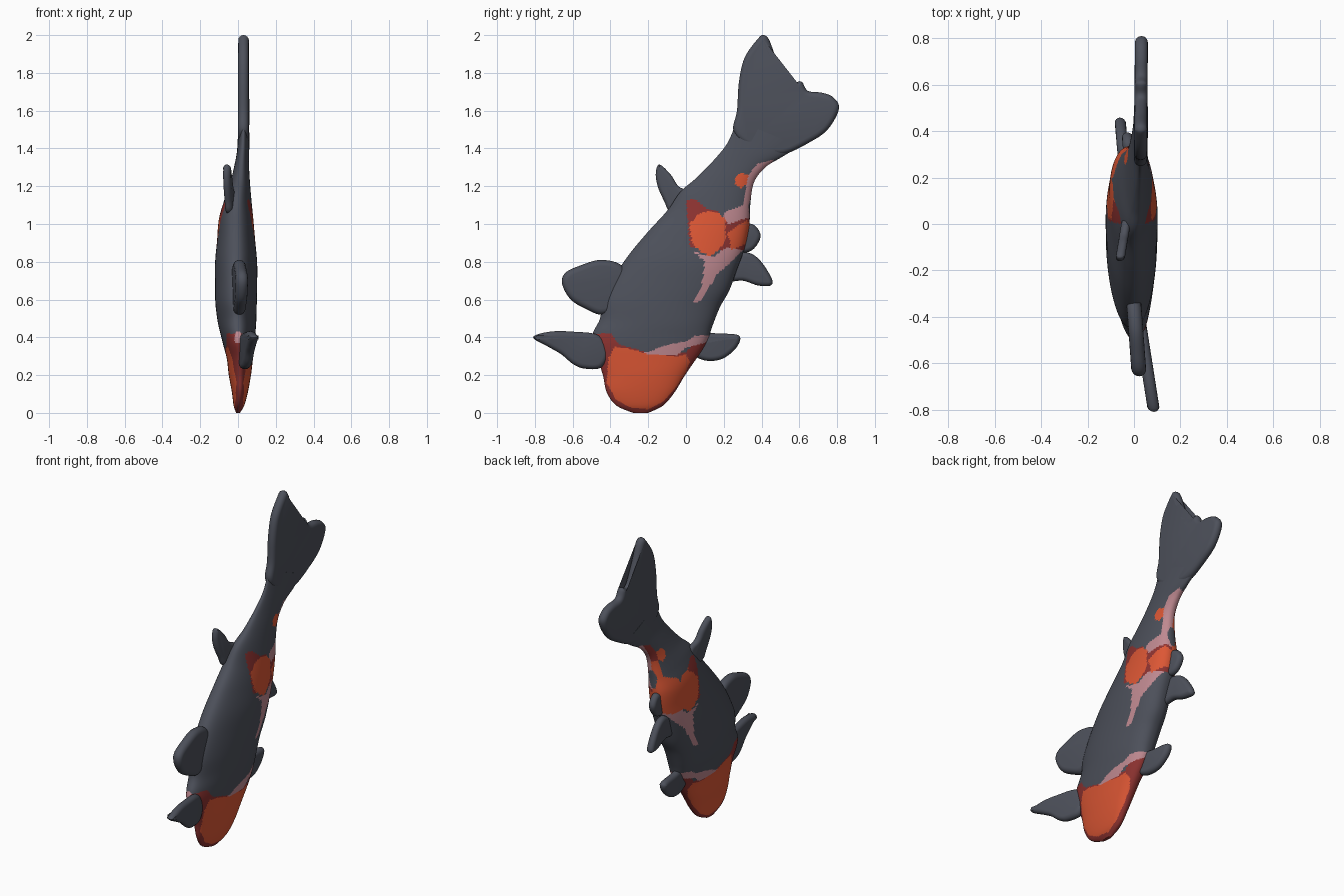
import bpy, bmesh, math
from mathutils import Vector

if "Cube" in bpy.data.objects:
    bpy.data.objects.remove(bpy.data.objects["Cube"])


def material(name, rgb):
    m = bpy.data.materials.new(name)
    m.diffuse_color = (*rgb, 1)
    m.use_nodes = True
    m.node_tree.nodes["Principled BSDF"].inputs["Base Color"].default_value = m.diffuse_color
    return m


SLATE = material("slate", (0.075, 0.082, 0.105))
ORANGE = material("orange", (0.72, 0.095, 0.035))
RED = material("dark red", (0.27, 0.033, 0.03))
PINK = material("pale pink", (0.52, 0.25, 0.28))


def smooth_path(pts, steps, closed):
    """Catmull-Rom curve through tuples of any size."""
    n, out = len(pts), []
    for i in range(n if closed else n - 1):
        q = [pts[(i + k) % n] if closed else pts[min(max(i + k, 0), n - 1)]
             for k in (-1, 0, 1, 2)]
        for s in range(steps):
            t = s / steps
            out.append([0.5 * (2 * b + (c - a) * t + (2 * a - 5 * b + 4 * c - d) * t * t
                               + (3 * b - a - 3 * c + d) * t ** 3)
                        for a, b, c, d in zip(*q)])
    if not closed:
        out.append(list(pts[-1]))
    return out


def loft(name, rings, mats, paint=None):
    """Bridge equal rings into a closed, smooth-shaded object."""
    bm = bmesh.new()
    vr = [[bm.verts.new(p) for p in r] for r in rings]
    n = len(rings[0])
    for a, b in zip(vr, vr[1:]):
        for i in range(n):
            j = (i + 1) % n
            bm.faces.new((a[i], a[j], b[j], b[i]))
    bm.faces.new(vr[0][::-1])
    bm.faces.new(vr[-1])
    bmesh.ops.recalc_face_normals(bm, faces=bm.faces)
    if paint:
        for f in bm.faces:
            f.material_index = paint(f.calc_center_median())
    me = bpy.data.meshes.new(name)
    bm.to_mesh(me)
    bm.free()
    for m in mats:
        me.materials.append(m)
    ob = bpy.data.objects.new(name, me)
    bpy.context.collection.objects.link(ob)
    bpy.ops.object.select_all(action='DESELECT')
    ob.select_set(True)
    bpy.context.view_layer.objects.active = ob
    bpy.ops.object.shade_smooth_by_angle(angle=math.radians(50))
    return ob


def fin(name, outline, half, root, tip):
    """Soft-edged plate; root and tip are (y, x) pairs that set its lean."""
    pts = [Vector(p) for p in smooth_path(outline, 6, True)]
    n = len(pts)
    area = sum(pts[i - 1].cross(pts[i]) for i in range(n))
    sign = 1 if area > 0 else -1
    inward = []
    for i in range(n):
        t = (pts[(i + 1) % n] - pts[i - 1]).normalized()
        inward.append(Vector((-t.y, t.x)) * sign)
    slope = (tip[1] - root[1]) / (tip[0] - root[0])
    rings = []
    for k in range(9):
        a = math.pi * (k / 8 - 0.5)
        ring = []
        for p, d in zip(pts, inward):
            q = p + d * half * (1 - math.cos(a))
            x = root[1] + slope * (q.x - root[0]) + half * math.sin(a)
            ring.append((x, q.x, q.y))
        rings.append(ring)
    loft(name, rings, [SLATE])


# Painted patches, as (y, z) outlines seen from the side
head_orange = [(-.41, .29), (-.38, .35), (-.3, .34), (-.2, .31), (-.05, .3), (.0, .31), (.02, .27),
               (0, .22), (-.05, .14), (-.12, .06), (-.2, .02), (-.3, .03), (-.37, .07), (-.42, .16)]
head_red = [(-.6, .42), (-.4, .42), (-.35, .36), (-.2, .32), (0, .32), (.08, .41), (.2, .3),
            (.2, -.1), (-.6, -.1)]
head_pink = [(-.24, .31), (-.1, .36), (0, .38), (.05, .41), (.14, .41), (.1, .37), (0, .345), (-.05, .305)]
cheek_pink = [(-.6, .43), (-.49, .43), (-.49, .37), (-.6, .37)]
back_orange = [(.03, .9), (.02, 1), (.06, 1.05), (.12, 1.07), (.17, 1.06), (.21, 1.02), (.21, .92),
               (.18, .87), (.13, .83), (.08, .85)]
edge_orange = [(.21, .95), (.32, 1.02), (.36, .97), (.33, .9), (.28, .88), (.24, .86), (.23, .92)]
dot_orange = [(.26, 1.25), (.29, 1.27), (.33, 1.26), (.32, 1.21), (.29, 1.19), (.26, 1.21)]
back_red = [(0, 1.13), (.05, 1.13), (.11, 1.08), (.17, 1.07), (.22, 1), (.32, 1.03), (.38, 1.0),
            (.34, .87), (.24, .85), (.18, .86), (.02, .88)]
upper_pink = [(.46, 1.34), (.38, 1.32), (.33, 1.26), (.3, 1.1), (.2, 1.06), (.2, .99), (.34, 1.0),
              (.33, 1.1), (.37, 1.22), (.46, 1.3)]
lower_pink = [(.03, .86), (.1, .83), (.15, .83), (.22, .88), (.3, .86), (.24, .8), (.17, .74),
              (.12, .66), (.08, .59), (.03, .58), (.08, .66), (.1, .8)]


def inside(p, poly):
    hit = False
    for (y1, z1), (y2, z2) in zip(poly, poly[1:] + poly[:1]):
        if (z1 > p.z) != (z2 > p.z) and p.y < y1 + (p.z - z1) * (y2 - y1) / (z2 - z1):
            hit = not hit
    return hit


def paint(p):
    def any_in(*polys):
        return any(inside(p, q) for q in polys)
    left = p.x < 0
    if any_in(head_orange, back_orange, edge_orange, dot_orange):
        return 1
    if left and p.y > 0.1 and any_in(back_red, upper_pink):
        return 1 if p.z < 1.2 else 2
    if any_in(head_pink, cheek_pink, lower_pink):
        return 3
    if any_in(back_red, head_red):
        return 2
    return 3 if inside(p, upper_pink) else 0


# Body: cross-sections from snout to tail root
# (belly y, belly z, back y, back z, half thickness, centre x)
sections = [(-.28, 0, -.2, 0, .01, 0), (-.37, .04, -.12, .04, .028, .005),
            (-.42, .11, -.06, .11, .042, .01), (-.44, .2, -.005, .2, .058, .01),
            (-.47, .29, .05, .28, .068, .01), (-.5, .37, .09, .34, .08, .005),
            (-.49, .43, .12, .4, .09, 0), (-.455, .5, .14, .46, .1, -.005),
            (-.44, .6, .18, .56, .108, -.01), (-.38, .72, .23, .65, .11, -.01),
            (-.3, .84, .27, .76, .11, -.01), (-.2, .96, .31, .87, .1, -.01),
            (-.1, 1.07, .335, .99, .09, -.01), (-.03, 1.17, .34, 1.1, .07, 0),
            (.05, 1.24, .36, 1.22, .05, .012), (.14, 1.33, .42, 1.3, .038, .02),
            (.22, 1.43, .5, 1.35, .032, .027), (.27, 1.55, .6, 1.41, .03, .03)]
rings = []
for ly, lz, ry, rz, t, cx in smooth_path(sections, 12, False):
    ring = []
    for i in range(128):
        a = 2 * math.pi * i / 128
        c, s = math.cos(a), math.sin(a)
        x = cx + t * (1 + 0.15 * c) * math.copysign(abs(s) ** 0.85, s)
        ring.append((x, (ly + ry) / 2 + c * (ry - ly) / 2, (lz + rz) / 2 + c * (rz - lz) / 2))
    rings.append(ring)
loft("body", rings, [SLATE, ORANGE, RED, PINK], paint)

# Tail fin
fin("tail_fin", [(.25, 1.5), (.27, 1.6), (.28, 1.75), (.31, 1.88), (.38, 1.98), (.41, 2), (.44, 1.975),
                 (.48, 1.87), (.53, 1.765), (.56, 1.74), (.61, 1.755), (.645, 1.705), (.72, 1.695),
                 (.78, 1.67), (.81, 1.61), (.75, 1.5), (.65, 1.43), (.52, 1.37), (.42, 1.38), (.3, 1.43)],
    .028, (.2, .028), (.8, .032))
# Belly-side fins
fin("large_belly_fin", [(-.34, .78), (-.45, .81), (-.56, .78), (-.64, .74), (-.655, .68), (-.61, .6),
                        (-.53, .55), (-.45, .52), (-.38, .55), (-.3, .68)],
    .032, (-.35, 0), (-.65, .022))
fin("front_belly_fin", [(-.81, .4), (-.72, .43), (-.6, .43), (-.46, .41), (-.41, .32), (-.45, .24),
                        (-.54, .235), (-.6, .26), (-.66, .31), (-.72, .345)],
    .026, (-.45, .03), (-.8, .085))
fin("rear_belly_fin", [(-.16, 1.27), (-.14, 1.315), (-.08, 1.26), (-.04, 1.2), (.02, 1.16), (.02, 1.05),
                       (-.08, 1.06), (-.115, 1.12), (-.15, 1.2)],
    .02, (0, -.035), (-.15, -.06))
# Back-side fins
fin("front_back_fin", [(.0, .37), (.1, .42), (.17, .42), (.28, .41), (.27, .35), (.2, .29), (.12, .275),
                       (.05, .3)], .025, (.05, -.01), (.28, -.03))
fin("middle_back_fin", [(.2, .8), (.3, .85), (.38, .82), (.45, .72), (.45, .675), (.38, .675), (.3, .7),
                        (.2, .7)], .024, (.22, -.04), (.45, -.06))
fin("rear_back_fin", [(.27, .98), (.35, 1), (.395, .94), (.36, .87), (.3, .85), (.25, .9)],
    .024, (.28, -.02), (.4, -.03))
